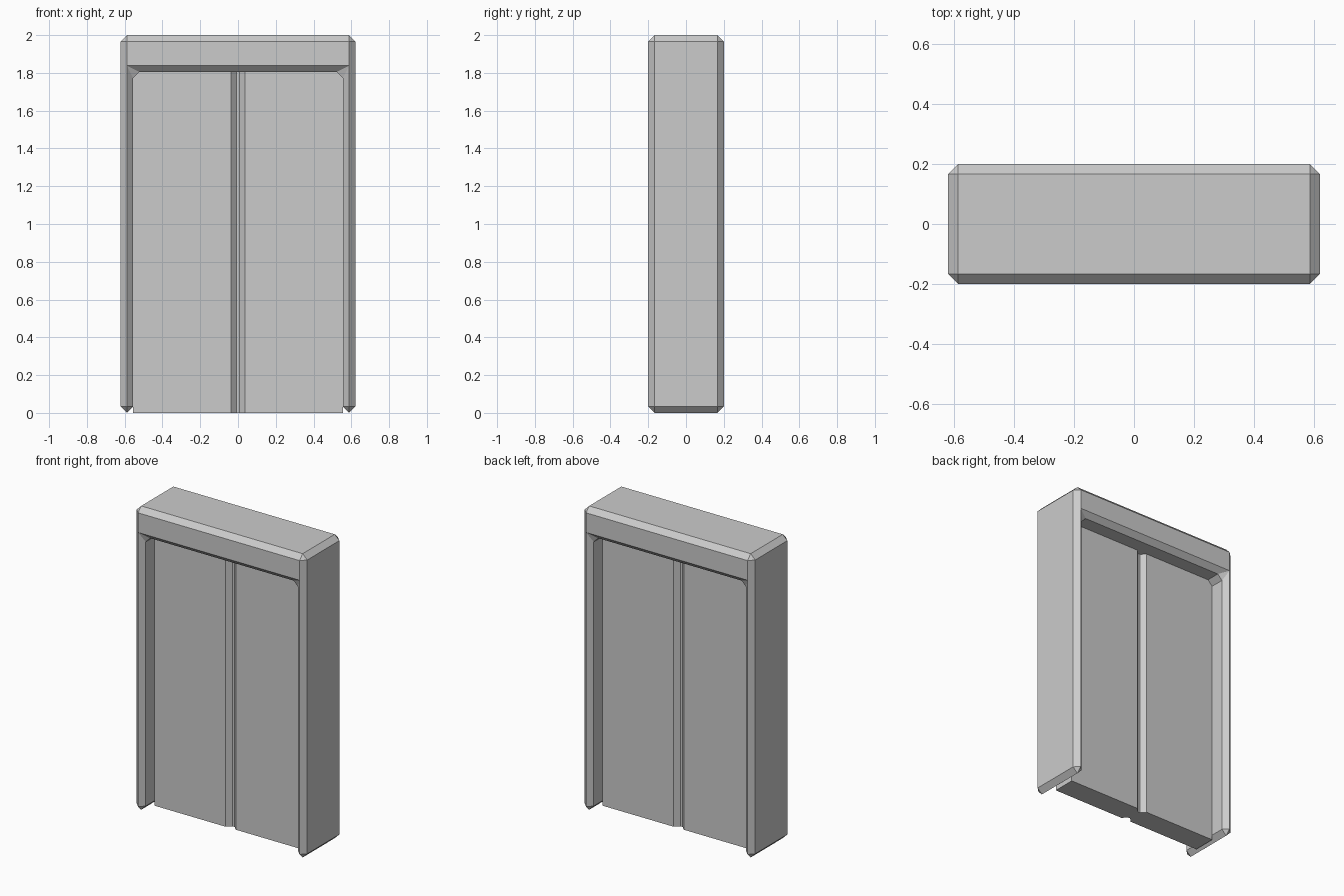
import bpy
import bmesh

cube = bpy.data.objects.get("Cube")
if cube:
    bpy.data.objects.remove(cube, do_unlink=True)

grey = bpy.data.materials.new("plain_grey")
grey.use_nodes = True
colour = (0.6, 0.6, 0.6, 1)
grey.diffuse_color = colour
grey.node_tree.nodes["Principled BSDF"].inputs["Base Color"].default_value = colour

W, H, D = 0.621, 2.0, 0.2      # frame half width, height, half depth
IN, TOP = 0.555, 1.805         # opening half width and height
BEV = 0.033
DOOR, SEAM = 0.075, 0.008      # door half thickness, half seam width


def extrude(name, outline, vector):
    """Solid made by sweeping a flat outline along a vector."""
    bm = bmesh.new()
    face = bm.faces.new([bm.verts.new(p) for p in outline])
    result = bmesh.ops.extrude_face_region(bm, geom=[face], use_keep_orig=True)
    moved = [v for v in result["geom"] if isinstance(v, bmesh.types.BMVert)]
    bmesh.ops.translate(bm, verts=moved, vec=vector)
    bmesh.ops.recalc_face_normals(bm, faces=bm.faces)
    mesh = bpy.data.meshes.new(name)
    bm.to_mesh(mesh)
    bm.free()
    mesh.materials.append(grey)
    obj = bpy.data.objects.new(name, mesh)
    bpy.context.collection.objects.link(obj)
    return obj


# Door frame: an upside-down U with every edge chamfered
half = [(IN, TOP), (IN, 0), (W, 0), (W, H)]
outline = half + [(-x, z) for x, z in reversed(half)]
frame = extrude("door_frame", [(x, -D, z) for x, z in outline], (0, 2 * D, 0))
bevel = frame.modifiers.new("chamfer", "BEVEL")
bevel.width = BEV - 0.0001
bevel.segments = 1
bevel.limit_method = "ANGLE"
bevel.use_clamp_overlap = False

# Two sliding doors with chamfered meeting edges
CH = 0.029
for name, side in (("left_door", 1), ("right_door", -1)):
    plan = [(IN, -DOOR), (SEAM + CH, -DOOR), (SEAM, CH - DOOR),
            (SEAM, DOOR - CH), (SEAM + CH, DOOR), (IN, DOOR)]
    extrude(name, [(side * x, y, 0) for x, y in plan], (0, 0, TOP + BEV))

# Seal filling the seam between the doors
s = DOOR - CH
extrude("door_seal", [(-SEAM, -s, 0), (SEAM, -s, 0), (SEAM, s, 0), (-SEAM, s, 0)],
        (0, 0, TOP + BEV))
